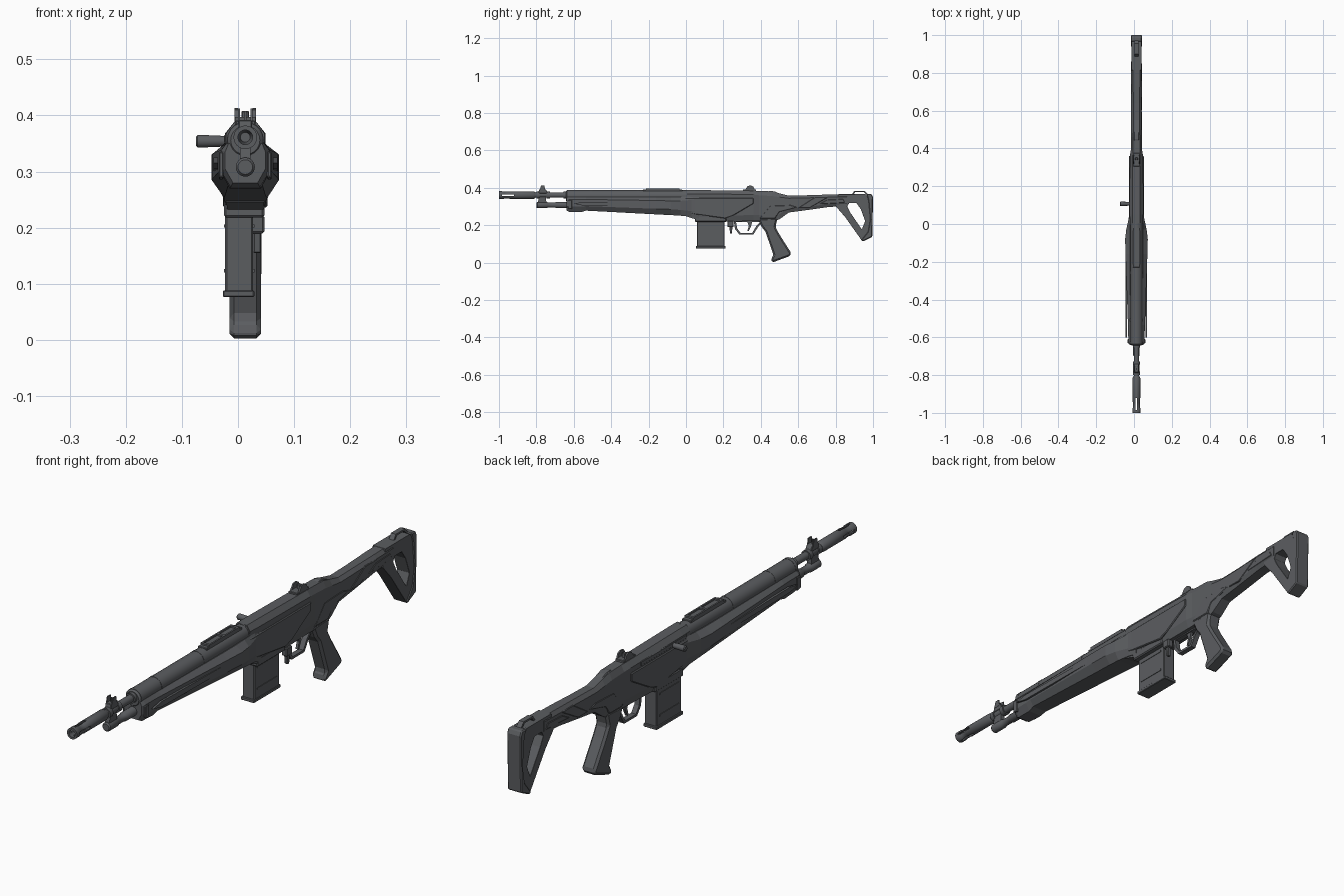
import bpy, bmesh, math
from mathutils import Vector

CX = 0.013  # centre line of the barrel and body


def material(name, rgb):
    m = bpy.data.materials.new(name)
    m.diffuse_color = (*rgb, 1)
    return m


GREY = material("dark grey", (0.105, 0.11, 0.118))


def finish(name, bm, bevel=0.0, smooth=False):
    bmesh.ops.recalc_face_normals(bm, faces=bm.faces[:])
    me = bpy.data.meshes.new(name)
    bm.to_mesh(me)
    bm.free()
    if smooth:
        me.shade_smooth()
        me.set_sharp_from_angle(angle=math.radians(35))
    me.materials.append(GREY)
    ob = bpy.data.objects.new(name, me)
    bpy.context.collection.objects.link(ob)
    if bevel:
        b = ob.modifiers.new("bevel", 'BEVEL')
        b.width, b.segments, b.limit_method = bevel, 1, 'ANGLE'
        b.angle_limit = math.radians(35)
    return ob


def bridge(bm, rings, closed=False):
    """Join equal rings of vertices; cap the ends unless closed."""
    n = len(rings[0])
    pairs = list(zip(rings, rings[1:])) + ([(rings[-1], rings[0])] if closed else [])
    for a, b in pairs:
        for i in range(n):
            bm.faces.new((a[i], a[(i + 1) % n], b[(i + 1) % n], b[i]))
    if not closed:
        bm.faces.new(rings[0])
        bm.faces.new(rings[-1])


def prism(name, pts, half, cx=CX, bevel=0.0):
    """Side profile of (y, z) points given thickness along x."""
    bm = bmesh.new()
    bridge(bm, [[bm.verts.new((cx + s * half, y, z)) for y, z in pts] for s in (-1, 1)])
    return finish(name, bm, bevel)


def frame(name, outer, inner, half, bevel=0.0):
    """Side profile with a hole; both loops have the same point count."""
    bm = bmesh.new()
    loops = [(outer, -1), (outer, 1), (inner, 1), (inner, -1)]
    bridge(bm, [[bm.verts.new((CX + s * half, y, z)) for y, z in p] for p, s in loops], True)
    return finish(name, bm, bevel)


def box(name, x, y, z, bevel=0.0):
    return prism(name, [(y[0], z[0]), (y[1], z[0]), (y[1], z[1]), (y[0], z[1])],
                 (x[1] - x[0]) / 2, (x[0] + x[1]) / 2, bevel)


def lathe(name, pts, z, sides=24, cx=CX, closed=False):
    """Turn (y, radius) points about an axis along y."""
    bm = bmesh.new()
    rings = [[bm.verts.new((cx + r * math.cos(2 * math.pi * i / sides), y,
                            z + r * math.sin(2 * math.pi * i / sides)))
              for i in range(sides)] for y, r in pts]
    bridge(bm, rings, closed)
    return finish(name, bm, smooth=True)


def loft(name, sections, bevel=0.0):
    """Sections: y, half widths (top, side, bottom), heights (top, shoulder, belly, bottom)."""
    bm = bmesh.new()
    rings = []
    for y, wt, w, wb, zt, zs, zl, zb in sections:
        half = [(wt, zt), (w, zs), (w, zl), (wb, zb)]
        full = half + [(-x, z) for x, z in reversed(half)]
        rings.append([bm.verts.new((CX + x, y, z)) for x, z in full])
    bridge(bm, rings)
    return finish(name, bm, bevel)


# Barrel, muzzle tube with open slots, lower gas tube
lathe("barrel", [(-0.83, 0.014), (-0.60, 0.014)], 0.361)
muzzle = lathe("muzzle_tube", [(-1.0, 0.013), (-1.0, 0.021), (-0.975, 0.021), (-0.972, 0.019),
                               (-0.945, 0.019), (-0.942, 0.0205), (-0.815, 0.0205),
                               (-0.805, 0.015), (-0.805, 0.005), (-0.86, 0.013)], 0.361, closed=True)
for i, (hx, hz) in enumerate(((0.004, 0.03), (0.03, 0.004))):
    cut = box("slot_cutter", (CX - hx, CX + hx), (-0.985, -0.92), (0.361 - hz, 0.361 + hz))
    cut.hide_render = True
    cut.display_type = 'WIRE'
    mod = muzzle.modifiers.new("slot", 'BOOLEAN')
    mod.operation, mod.object, mod.solver = 'DIFFERENCE', cut, 'EXACT'
for y in (-0.80, -0.745, -0.655):
    lathe("barrel_collar", [(y, 0.019), (y + 0.018, 0.019)], 0.361)
lathe("gas_tube", [(-0.80, 0.013), (-0.795, 0.017), (-0.745, 0.017), (-0.74, 0.014),
                   (-0.70, 0.014), (-0.695, 0.017), (-0.60, 0.017)], 0.308)
prism("gas_block", [(-0.795, 0.305), (-0.745, 0.305), (-0.75, 0.36), (-0.785, 0.36)], 0.009)

# Front sight: pedestal, post and guarding ears
prism("front_sight_base", [(-0.79, 0.37), (-0.735, 0.37), (-0.75, 0.392), (-0.785, 0.392)], 0.012, bevel=0.002)
box("front_sight_post", (CX - 0.002, CX + 0.002), (-0.77, -0.764), (0.39, 0.408))
for s in (-1, 1):
    prism("front_sight_ear", [(-0.782, 0.386), (-0.752, 0.386), (-0.757, 0.412), (-0.775, 0.412)],
          0.002, CX + s * 0.011)

# Fore-end: round upper cover, bands and the flared lower stock
lathe("handguard_cover", [(-0.642, 0.026), (-0.636, 0.032), (0.02, 0.032)], 0.356, 20)
for y in (-0.635, -0.515, -0.265, 0.0):
    lathe("handguard_band", [(y, 0.033), (y + 0.014, 0.033)], 0.356, 20)
loft("fore_stock", [
    (-0.640, 0.030, 0.036, 0.022, 0.350, 0.335, 0.305, 0.280),
    (-0.625, 0.032, 0.043, 0.026, 0.352, 0.338, 0.300, 0.272),
    (-0.560, 0.032, 0.044, 0.028, 0.352, 0.338, 0.300, 0.270),
    (-0.535, 0.032, 0.045, 0.030, 0.352, 0.338, 0.302, 0.278),
    (-0.160, 0.034, 0.058, 0.036, 0.350, 0.332, 0.288, 0.258),
    (-0.080, 0.034, 0.060, 0.038, 0.350, 0.330, 0.285, 0.254),
    (-0.030, 0.034, 0.054, 0.038, 0.352, 0.330, 0.282, 0.251),
    (0.030, 0.034, 0.041, 0.036, 0.355, 0.335, 0.275, 0.245),
    (0.070, 0.034, 0.039, 0.034, 0.355, 0.335, 0.270, 0.235)])
for s in (-1, 1):
    prism("side_channel_rib", [(-0.60, 0.315), (-0.55, 0.305), (-0.12, 0.300), (-0.06, 0.310),
                               (-0.12, 0.318), (-0.55, 0.325)], 0.004, CX + s * 0.053).rotation_euler = (0, 0, 0)
    # Front sling lugs
    prism("front_lug", [(-0.632, 0.335), (-0.61, 0.335), (-0.61, 0.285), (-0.632, 0.29)],
          0.004, CX + s * 0.043, 0.002)

# Top rail with two raised edges
box("top_rail", (CX - 0.018, CX + 0.018), (-0.23, -0.02), (0.375, 0.391), 0.002)
for s in (-1, 1):
    box("rail_edge", (CX + s * 0.015 - 0.003, CX + s * 0.015 + 0.003), (-0.215, -0.035), (0.388, 0.397))
for y in (-0.215, -0.125, -0.045):
    box("rail_bridge", (CX - 0.014, CX + 0.014), (y, y + 0.01), (0.388, 0.397))

# Receiver running back into the stock
loft("receiver", [
    (0.005, 0.020, 0.034, 0.034, 0.388, 0.368, 0.275, 0.246),
    (0.050, 0.020, 0.036, 0.032, 0.388, 0.368, 0.260, 0.232),
    (0.210, 0.020, 0.036, 0.026, 0.386, 0.366, 0.250, 0.220),
    (0.360, 0.020, 0.035, 0.024, 0.384, 0.364, 0.255, 0.222),
    (0.390, 0.018, 0.030, 0.024, 0.383, 0.360, 0.255, 0.222),
    (0.460, 0.018, 0.029, 0.024, 0.381, 0.356, 0.250, 0.218),
    (0.500, 0.016, 0.028, 0.022, 0.370, 0.350, 0.260, 0.232),
    (0.550, 0.016, 0.028, 0.020, 0.358, 0.344, 0.290, 0.268),
    (0.640, 0.016, 0.028, 0.020, 0.360, 0.346, 0.298, 0.280),
    (0.760, 0.018, 0.028, 0.020, 0.364, 0.350, 0.312, 0.297),
    (0.860, 0.018, 0.028, 0.020, 0.366, 0.352, 0.318, 0.304)])

# Raised side panels
prism("receiver_side_panel", [(-0.10, 0.288), (0.05, 0.258), (0.21, 0.236), (0.25, 0.250), (0.36, 0.315),
                              (0.36, 0.345), (0.0, 0.345), (-0.08, 0.325)], 0.040, bevel=0.003)
prism("grip_shoulder", [(0.39, 0.235), (0.475, 0.235), (0.50, 0.270), (0.60, 0.296),
                        (0.56, 0.308), (0.45, 0.305)], 0.030, bevel=0.003)
prism("stock_diagonal_panel", [(0.60, 0.292), (0.66, 0.292), (0.76, 0.350), (0.69, 0.350)], 0.030, bevel=0.002)
prism("stock_side_strip", [(0.71, 0.312), (0.85, 0.320), (0.84, 0.340), (0.755, 0.336)], 0.030, bevel=0.002)
box("bolt_track", (CX - 0.038, CX - 0.02), (0.03, 0.30), (0.350, 0.366), 0.002)
prism("stock_comb", [(0.38, 0.365), (0.45, 0.384), (0.475, 0.380), (0.53, 0.355)], 0.014, bevel=0.003)

# Rear sight with ears
box("rear_sight_base", (CX - 0.018, CX + 0.018), (0.305, 0.375), (0.378, 0.392), 0.002)
box("rear_sight_leaf", (CX - 0.007, CX + 0.007), (0.338, 0.352), (0.388, 0.408), 0.002)
for s in (-1, 1):
    prism("rear_sight_ear", [(0.315, 0.388), (0.368, 0.388), (0.36, 0.406), (0.348, 0.413), (0.33, 0.410)],
          0.003, CX + s * 0.016)

# Charging handle on the left side
handle = lathe("charging_handle", [(-0.030, 0.008), (-0.027, 0.0115), (0.010, 0.0105), (0.030, 0.008)],
               0, 14, 0)
handle.rotation_euler = (0, 0, -math.pi / 2)
handle.location = (-0.045, 0.107, 0.354)

# Magazine with side ribs and base plate
MX = 0.001
box("magazine", (MX - 0.024, MX + 0.026), (0.058, 0.207), (0.085, 0.25), 0.003)
box("magazine_base", (MX - 0.028, MX + 0.028), (0.053, 0.212), (0.076, 0.088), 0.002)
for z in (0.12, 0.20):
    box("magazine_rib", (MX - 0.026, MX + 0.028), (0.075, 0.19), (z, z + 0.006))
box("magazine_well", (CX - 0.038, CX + 0.034), (0.048, 0.216), (0.218, 0.25), 0.004)

# Trigger group
box("magazine_release", (0.024, 0.047), (0.222, 0.255), (0.190, 0.222), 0.003)
prism("release_lever", [(0.228, 0.222), (0.25, 0.222), (0.246, 0.155), (0.236, 0.155)], 0.007, 0.034, 0.002)
frame("trigger_guard",
      [(0.255, 0.225), (0.262, 0.180), (0.285, 0.150), (0.360, 0.150), (0.385, 0.190), (0.415, 0.225)],
      [(0.268, 0.217), (0.273, 0.184), (0.291, 0.159), (0.354, 0.159), (0.375, 0.194), (0.395, 0.217)],
      0.010)
prism("trigger", [(0.325, 0.225), (0.355, 0.225), (0.348, 0.195), (0.335, 0.168), (0.328, 0.170), (0.336, 0.197)],
      0.005)

# Pistol grip: chamfered slanted block with a heel
prism("pistol_grip", [(0.385, 0.235), (0.405, 0.190), (0.425, 0.165), (0.468, 0.040), (0.455, 0.020),
                      (0.460, 0.0), (0.558, 0.036), (0.562, 0.052), (0.500, 0.150), (0.478, 0.190),
                      (0.490, 0.240)], 0.028, bevel=0.009)

# Skeleton butt, pad and sling loop
frame("butt_frame",
      [(0.800, 0.302), (0.815, 0.366), (0.960, 0.366), (0.990, 0.330), (0.985, 0.150), (0.940, 0.118), (0.850, 0.245)],
      [(0.862, 0.300), (0.872, 0.318), (0.912, 0.318), (0.935, 0.285), (0.958, 0.222), (0.940, 0.178), (0.880, 0.265)],
      0.026, 0.005)
prism("butt_pad", [(0.965, 0.367), (0.992, 0.367), (1.0, 0.350), (0.996, 0.138), (0.945, 0.113), (0.936, 0.120),
                   (0.972, 0.165), (0.984, 0.230), (0.975, 0.330)], 0.029, bevel=0.004)
frame("butt_loop",
      [(0.885, 0.362), (0.900, 0.384), (0.955, 0.384), (0.975, 0.362)],
      [(0.895, 0.362), (0.905, 0.377), (0.950, 0.377), (0.965, 0.362)], 0.010)
